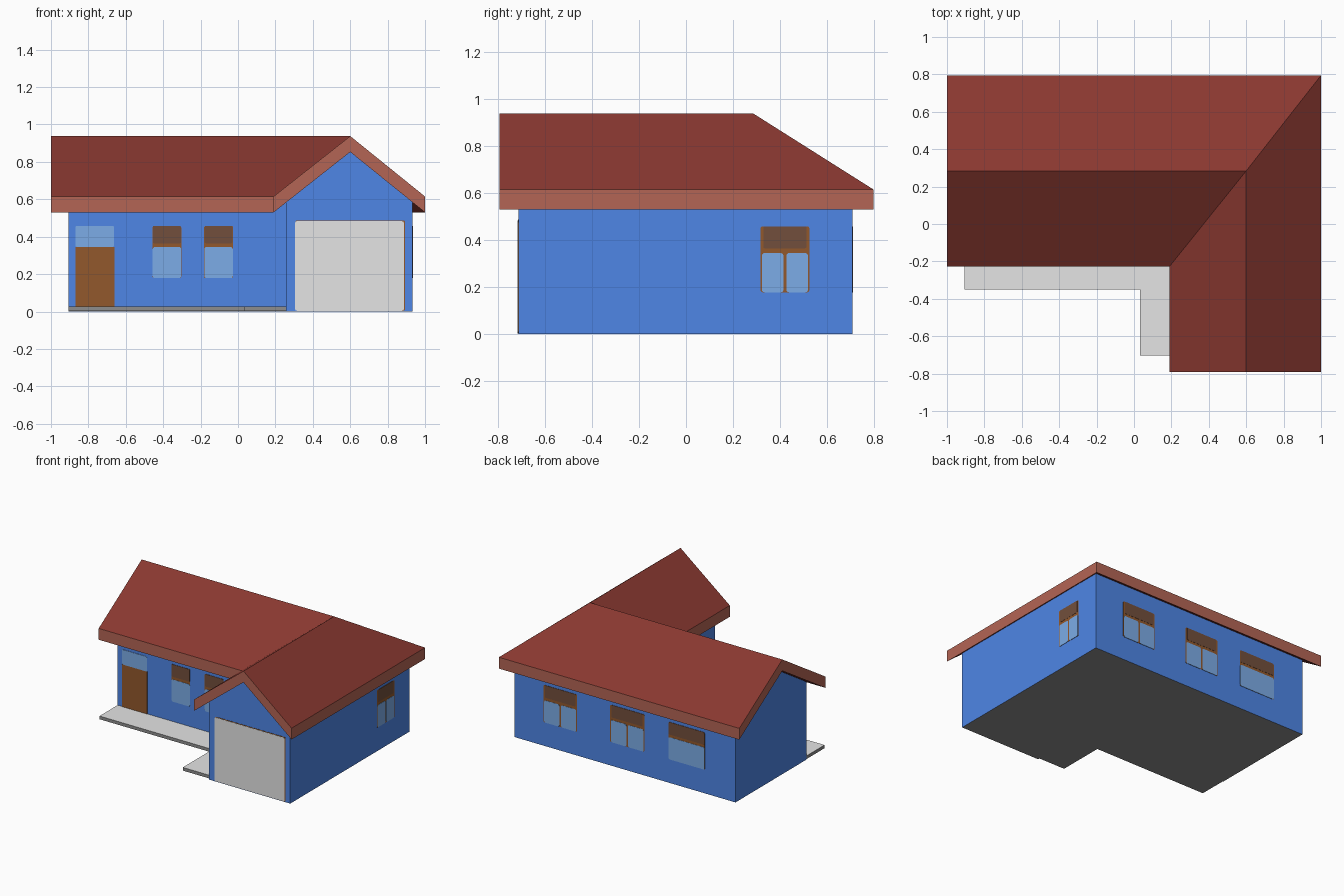
import bpy, bmesh, math
from mathutils import Matrix

cube = bpy.data.objects.get("Cube")
if cube:
    bpy.data.objects.remove(cube, do_unlink=True)


def material(name, rgb):
    m = bpy.data.materials.new(name)
    m.use_nodes = True
    m.diffuse_color = (*rgb, 1)
    m.node_tree.nodes["Principled BSDF"].inputs["Base Color"].default_value = (*rgb, 1)
    return m


BLUE = material("wall blue", (0.077, 0.237, 0.79))
RED = material("roof red", (0.253, 0.04, 0.03))
TRIM = material("trim terracotta", (0.455, 0.13, 0.09))
GREY = material("light concrete", (0.78, 0.78, 0.78))
DARK = material("dark concrete", (0.27, 0.27, 0.27))
WOOD = material("wood brown", (0.287, 0.099, 0.025))
LOUVRE = material("louvre brown", (0.17, 0.078, 0.045))
GLASS = material("glass blue", (0.213, 0.437, 0.84))


def finish(name, bm, *mats):
    mesh = bpy.data.meshes.new(name)
    bm.to_mesh(mesh)
    bm.free()
    for m in mats:
        mesh.materials.append(m)
    obj = bpy.data.objects.new(name, mesh)
    bpy.context.collection.objects.link(obj)
    return obj


def thicken(bm, drop):
    """Give an open sheet a vertical thickness."""
    new = bmesh.ops.extrude_face_region(bm, geom=bm.faces[:], use_keep_orig=True)
    verts = [g for g in new["geom"] if isinstance(g, bmesh.types.BMVert)]
    bmesh.ops.translate(bm, verts=verts, vec=(0, 0, -drop))
    bmesh.ops.recalc_face_normals(bm, faces=bm.faces)


# Roof: two crossing ridges with a valley and a hip, as one slab
EAVE, RIDGE, SLAB = 0.615, 0.938, 0.085
bm = bmesh.new()
v = {k: bm.verts.new(p) for k, p in {
    "back_right": (-1, 0.795, EAVE), "back_left": (1, 0.795, EAVE),
    "front_left": (1, -0.792, EAVE), "porch_front": (0.19, -0.792, EAVE),
    "valley": (0.19, -0.227, EAVE), "front_right": (-1, -0.227, EAVE),
    "side_gable": (-1, 0.284, RIDGE), "peak": (0.6, 0.284, RIDGE),
    "front_gable": (0.6, -0.792, RIDGE)}.items()}
for names in (("side_gable", "peak", "back_left", "back_right"),
              ("front_right", "valley", "peak", "side_gable"),
              ("valley", "porch_front", "front_gable", "peak"),
              ("peak", "front_gable", "front_left", "back_left")):
    bm.faces.new([v[n] for n in names])
thicken(bm, SLAB)
for f in bm.faces:
    f.material_index = 1 if abs(f.normal.z) < 0.1 else 0
finish("roof", bm, RED, TRIM)

# Walls: L-shaped outline rising to the underside of the roof, with a floor
LOW, HIGH = 0.586, RIDGE - SLAB
outline = [(-0.907, -0.135, LOW), (0.257, -0.135, LOW), (0.257, -0.712, LOW),
           (0.6, -0.712, HIGH), (0.933, -0.712, LOW), (0.933, 0.707, LOW),
           (-0.907, 0.707, LOW), (-0.907, 0.284, HIGH)]
bm = bmesh.new()
base = [bm.verts.new((x, y, 0)) for x, y, z in outline]
top = [bm.verts.new(p) for p in outline]
for i in range(len(base)):
    j = (i + 1) % len(base)
    bm.faces.new((base[i], base[j], top[j], top[i]))
floor = bm.faces.new(base[::-1])
floor.material_index = 1
finish("walls", bm, BLUE, DARK)

# Walkway: thin dark slab with a light top, along the front and the garage
bm = bmesh.new()
bm.faces.new([bm.verts.new((x, y, 0.028)) for x, y in (
    (-0.907, -0.35), (0.033, -0.35), (0.033, -0.703),
    (0.257, -0.703), (0.257, -0.135), (-0.907, -0.135))])
thicken(bm, 0.024)
for f in bm.faces:
    f.material_index = 0 if f.normal.z > 0.5 else 1
finish("walkway", bm, GREY, DARK)

# Wall frames: local x runs along the wall, local -y points outward
FRONT = Matrix.Translation((0, -0.135, 0))
GARAGE = Matrix.Translation((0, -0.712, 0))
LEFT = Matrix.Translation((0.933, 0, 0)) @ Matrix.Rotation(math.pi / 2, 4, "Z")
BACK = Matrix.Translation((0, 0.707, 0)) @ Matrix.Rotation(math.pi, 4, "Z")
BACKING, FACING = 0.0015, 0.003


def plate(name, wall, x0, x1, z0, z1, depth, mat, radius=0.0):
    """Thin panel on a wall, with optional rounded corners."""
    bm = bmesh.new()
    bmesh.ops.create_cube(bm, size=1)
    bmesh.ops.scale(bm, vec=(x1 - x0, depth, z1 - z0), verts=bm.verts)
    bmesh.ops.translate(bm, verts=bm.verts,
                        vec=((x0 + x1) / 2, -depth / 2, (z0 + z1) / 2))
    if radius:
        edges = [e for e in bm.edges
                 if abs(e.verts[0].co.y - e.verts[1].co.y) > depth / 2]
        bmesh.ops.bevel(bm, geom=edges, offset=radius, segments=3,
                        profile=0.5, affect="EDGES")
    bm.transform(wall)
    return finish(name, bm, mat)


def window(name, wall, x0, x1, gap, panes):
    """Wooden backing, louvre above and one or two panes below."""
    z0, split, z1 = 0.178, 0.345, 0.458
    plate(name + "_frame", wall, x0, x1, z0, z1, BACKING, WOOD, 0.01)
    plate(name + "_louvre", wall, x0 + gap, x1 - gap, split + 0.02, z1,
          FACING, LOUVRE, 0.006)
    step = (x1 - x0) / panes
    for i in range(panes):
        a = x0 + i * step
        plate(f"{name}_pane_{i + 1}", wall, a + gap / 2, a + step - gap / 2,
              z0, split, FACING, GLASS, 0.012)


for name, wall, x0, x1, gap, panes in (
        ("front_right_window", FRONT, -0.457, -0.303, 0.002, 1),
        ("front_middle_window", FRONT, -0.182, -0.026, 0.004, 1),
        ("left_window", LEFT, 0.316, 0.524, 0.012, 2),
        ("back_left_window", BACK, -0.69, -0.41, 0.014, 2),
        ("back_middle_window", BACK, -0.135, 0.15, 0.014, 2),
        ("back_right_window", BACK, 0.35, 0.652, 0.003, 1)):
    window(name, wall, x0, x1, gap, panes)

# Front door with a glazed transom
plate("front_door", FRONT, -0.868, -0.66, 0.028, 0.346, FACING, WOOD)
plate("front_door_transom", FRONT, -0.87, -0.662, 0.346, 0.458, FACING, GLASS, 0.008)

# Garage door on a narrow wooden surround
plate("garage_surround", GARAGE, 0.308, 0.893, 0.004, 0.488, BACKING, WOOD, 0.008)
plate("garage_door", GARAGE, 0.305, 0.887, 0.004, 0.483, FACING, GREY, 0.01)
